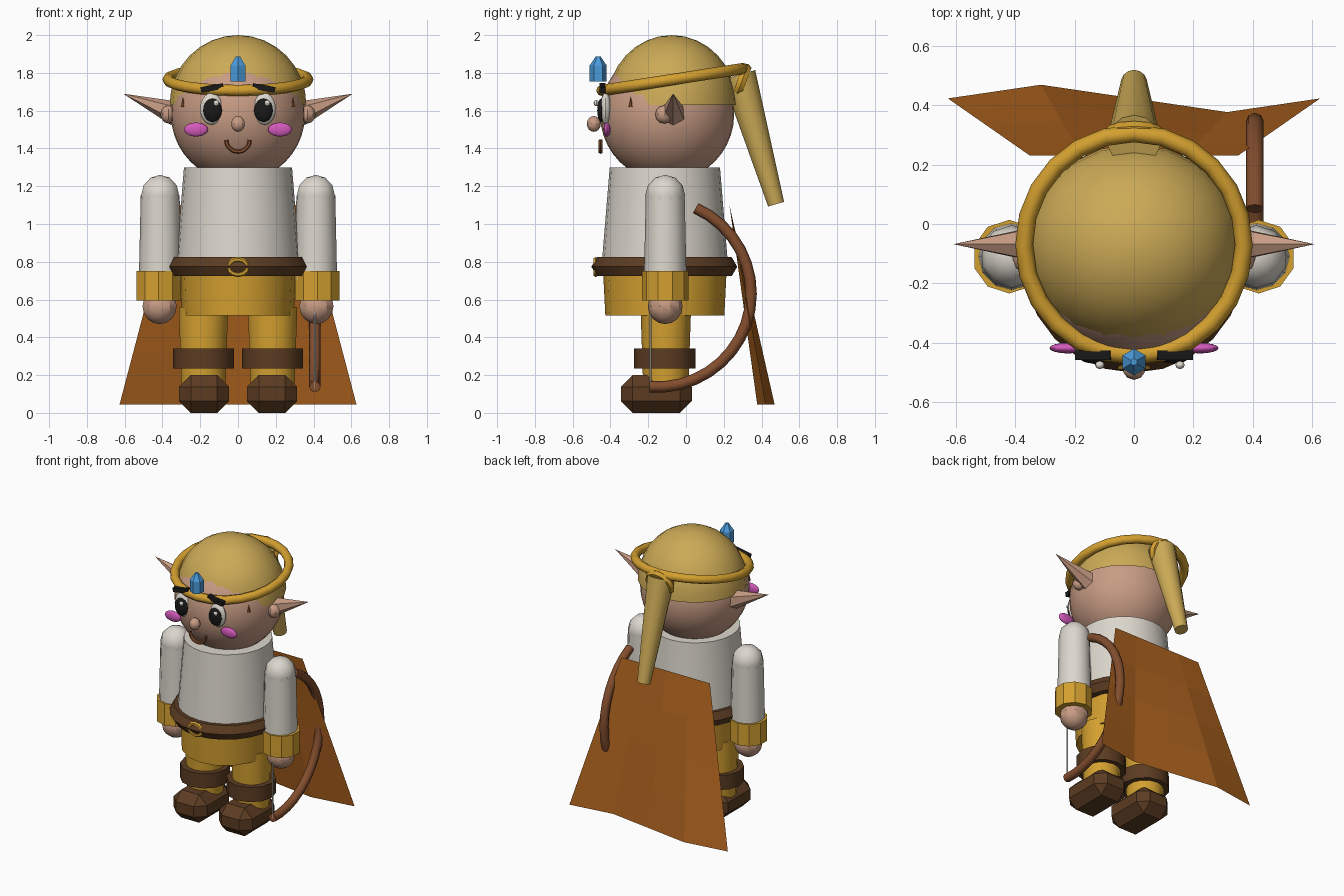
import bpy, bmesh, math
from mathutils import Vector, Matrix

if "Cube" in bpy.data.objects:
    bpy.data.objects.remove(bpy.data.objects["Cube"])


def mat(name, r, g, b):
    m = bpy.data.materials.new(name)
    lin = [(c / 255 / 12.92) if c < 11 else ((c / 255 + 0.055) / 1.055) ** 2.4 for c in (r, g, b)]
    m.diffuse_color = (*lin, 1)
    m.use_nodes = True
    m.node_tree.nodes["Principled BSDF"].inputs["Base Color"].default_value = m.diffuse_color
    return m


SKIN = mat("skin", 200, 156, 132)
HAIR = mat("hair_blond", 204, 170, 86)
GOLD = mat("gold", 212, 160, 48)
CAPE = mat("cape_orange", 172, 98, 30)
BROWN = mat("dark_brown", 92, 60, 34)
WHITE = mat("off_white", 220, 215, 205)
BLUE = mat("crystal_blue", 75, 155, 218)
PINK = mat("cheek_pink", 212, 90, 188)
BLACK = mat("black", 25, 25, 25)
WOOD = mat("wood_brown", 130, 77, 45)


def finish(bm, name, material, smooth=35):
    bmesh.ops.recalc_face_normals(bm, faces=bm.faces)
    me = bpy.data.meshes.new(name)
    bm.to_mesh(me)
    bm.free()
    ob = bpy.data.objects.new(name, me)
    bpy.context.collection.objects.link(ob)
    me.materials.append(material)
    if smooth:
        bpy.ops.object.select_all(action='DESELECT')
        ob.select_set(True)
        bpy.context.view_layer.objects.active = ob
        bpy.ops.object.shade_smooth_by_angle(angle=math.radians(smooth))
    return ob


def ball(name, material, loc, size, seg=16, rings=10, rot=None, half=False, smooth=35):
    bm = bmesh.new()
    bmesh.ops.create_uvsphere(bm, u_segments=seg, v_segments=rings, radius=1)
    if half:
        bmesh.ops.delete(bm, geom=[v for v in bm.verts if v.co.z < -0.01], context='VERTS')
    bm.transform(Matrix.Translation(loc) @ (rot or Matrix()) @ Matrix.Diagonal((*size, 1)))
    return finish(bm, name, material, smooth)


def cone(name, material, a, b, ra, rb, seg=16, squash=1.0, smooth=35):
    """Tapered cylinder from point a to point b; squash scales its x width."""
    a, b = Vector(a), Vector(b)
    d = b - a
    bm = bmesh.new()
    bmesh.ops.create_cone(bm, cap_ends=True, segments=seg, radius1=ra, radius2=rb, depth=d.length)
    if rb == 0 or ra == 0:
        bmesh.ops.remove_doubles(bm, verts=bm.verts, dist=1e-5)
    rot = d.to_track_quat('Z', 'Y').to_matrix().to_4x4() if abs(d.x) + abs(d.y) > 1e-5 else Matrix()
    bm.transform(Matrix.Translation((a + b) / 2) @ rot @ Matrix.Diagonal((squash, 1, 1, 1)))
    return finish(bm, name, material, smooth)


def tube(name, material, pts, r, sides=8, closed=False, smooth=50):
    """Round tube along a planar path."""
    pts = [Vector(p) for p in pts]
    n = len(pts)
    normal = (pts[n // 4] - pts[0]).cross(pts[n // 2] - pts[0]).normalized()
    bm = bmesh.new()
    rings = []
    for i, p in enumerate(pts):
        nxt = pts[(i + 1) % n] if closed else pts[min(i + 1, n - 1)]
        prv = pts[i - 1] if closed else pts[max(i - 1, 0)]
        side = normal.cross((nxt - prv).normalized())
        angs = [2 * math.pi * k / sides for k in range(sides)]
        rings.append([bm.verts.new(p + r * (math.cos(t) * side + math.sin(t) * normal)) for t in angs])
    for i in range(n if closed else n - 1):
        A, B = rings[i], rings[(i + 1) % n]
        for k in range(sides):
            j = (k + 1) % sides
            bm.faces.new((A[k], A[j], B[j], B[k]))
    if not closed:
        bm.faces.new(rings[0])
        bm.faces.new(rings[-1])
    return finish(bm, name, material, smooth)


def arc(c, u, v, a0, a1, n, closed=False):
    """Points on an arc spanned by the vectors u and v."""
    c, u, v = Vector(c), Vector(u), Vector(v)
    angs = [math.radians(a0 + (a1 - a0) * i / (n if closed else n - 1)) for i in range(n)]
    return [c + u * math.cos(t) + v * math.sin(t) for t in angs]


def block(name, material, loc, size, bevel=0, rot=None):
    bm = bmesh.new()
    bmesh.ops.create_cube(bm, size=1)
    bm.transform(Matrix.Diagonal((*size, 1)))
    if bevel:
        bmesh.ops.bevel(bm, geom=bm.edges[:], offset=bevel, segments=1, affect='EDGES')
    bm.transform(Matrix.Translation(loc) @ (rot or Matrix()))
    return finish(bm, name, material, 0)


# Head, hair cap and headband
ball("head", SKIN, (0, -0.1, 1.58), (0.355, 0.355, 0.355), 32, 20)
ball("hair_cap", HAIR, (0, -0.075, 1.63), (0.362, 0.345, 0.37), 20, 16, half=True)
tube("headband", GOLD, arc((0, -0.07, 1.765), (0.37, 0, 0), (0, 0.375, 0.058), 0, 360, 24, True), 0.03, 8, True)

# Ponytail and its tie
cone("ponytail", HAIR, (0, 0.28, 1.79), (0, 0.477, 1.105), 0.09, 0.044, 14)
tube("ponytail_tie", GOLD, arc((0, 0.295, 1.755), (0.085, 0, 0), (0, 0.025, 0.068), 0, 360, 12, True), 0.027, 6, True)

# Forehead crystal
cone("crystal", BLUE, (0, -0.465, 1.755), (0, -0.465, 1.84), 0.045, 0.045, 6, smooth=0)
cone("crystal_tip", BLUE, (0, -0.465, 1.84), (0, -0.465, 1.888), 0.045, 0.012, 6, smooth=0)

# Nose and mouth
ball("nose", SKIN, (0, -0.488, 1.53), (0.038, 0.037, 0.042), 10, 8)
tube("mouth", WOOD, arc((0, -0.452, 1.445), (0.062, 0, 0), (0, 0, 0.062), 180, 360, 11), 0.012, 6)

for s, side in ((-1, "left"), (1, "right")):
    # Face details
    ball(side + "_eye", WHITE, (s * 0.14, -0.425, 1.61), (0.06, 0.03, 0.085))
    ball(side + "_pupil", BLACK, (s * 0.135, -0.448, 1.602), (0.05, 0.022, 0.062))
    ball(side + "_eye_glint", WHITE, (s * 0.135 + 0.02, -0.475, 1.64), (0.016, 0.014, 0.016), 8, 6)
    block(side + "_eyebrow", BLACK, (s * 0.137, -0.442, 1.72), (0.12, 0.032, 0.03),
          rot=Matrix.Rotation(s * math.radians(10), 4, 'Y'))
    ball(side + "_cheek", PINK, (s * 0.222, -0.418, 1.5), (0.063, 0.018, 0.037))
    cone(side + "_sideburn", WOOD, (s * 0.292, -0.293, 1.62), (s * 0.292, -0.293, 1.675), 0.013, 0, 6)
    # Ears
    cone(side + "_ear", SKIN, (s * 0.33, -0.068, 1.585), (s * 0.608, -0.068, 1.69), 0.066, 0, 6)
    ball(side + "_ear_lobe", SKIN, (s * 0.368, -0.115, 1.58), (0.042, 0.048, 0.048), 8, 6)
    # Arms
    x = s * 0.412
    cone(side + "_sleeve", WHITE, (x, -0.11, 0.7), (x, -0.11, 1.15), 0.113, 0.103, 12)
    ball(side + "_shoulder", WHITE, (x, -0.11, 1.15), (0.106, 0.106, 0.11), 10, 6)
    cone(side + "_cuff", GOLD, (s * 0.42, -0.11, 0.595), (s * 0.42, -0.11, 0.75), 0.124, 0.124, 10)
    ball(side + "_hand", SKIN, (s * 0.415, -0.11, 0.565), (0.095, 0.092, 0.095), 10, 8)
    # Legs and boots
    x = s * 0.183
    cone(side + "_leg", GOLD, (x, -0.107, 0.15), (x, -0.107, 0.56), 0.12, 0.134, 14)
    cone(side + "_boot_cuff", BROWN, (x, -0.112, 0.235), (x, -0.112, 0.34), 0.162, 0.162, 12)
    block(side + "_boot", BROWN, (s * 0.18, -0.157, 0.1), (0.264, 0.375, 0.2), 0.062)

# Torso, shorts and belt
cone("shirt", WHITE, (0, -0.112, 0.74), (0, -0.112, 1.3), 0.338, 0.292, 24, 0.98)
cone("shorts", GOLD, (0, -0.112, 0.515), (0, -0.112, 0.77), 0.315, 0.328, 16, 0.94)
belt = arc((0, -0.115, 0.774), (0.318, 0, 0), (0, 0.328, 0), 0, 360, 24, True)
tube("belt", BROWN, belt, 0.058, 6, True, smooth=30)
tube("belt_buckle", GOLD, arc((0, -0.478, 0.772), (0.05, 0, 0), (0, 0, 0.04), 0, 360, 12, True), 0.013, 6, True)

# Bow and string
tube("bow", WOOD, arc((0.407, -0.15, 0.632), (0, 0.495, 0), (0, 0, 0.495), -95, 66, 18), 0.03, 8)
cone("bow_string", WHITE, (0.407, -0.188, 0.13), (0.407, -0.188, 1.08), 0.006, 0.006, 6)

# Cape: a flared sheet with a wave growing toward the hem
bm = bmesh.new()
rows = []
for j in range(5):
    t = j / 4
    rows.append([bm.verts.new((u * (0.35 + 0.277 * t),
                               0.23 + t * (0.193 - 0.046 * math.sin(math.pi * u)),
                               1.1 - 1.055 * t)) for u in (-1, -0.5, 0, 0.5, 1)])
for A, B in zip(rows, rows[1:]):
    for k in range(4):
        bm.faces.new((A[k], A[k + 1], B[k + 1], B[k]))
finish(bm, "cape", CAPE, 0)
